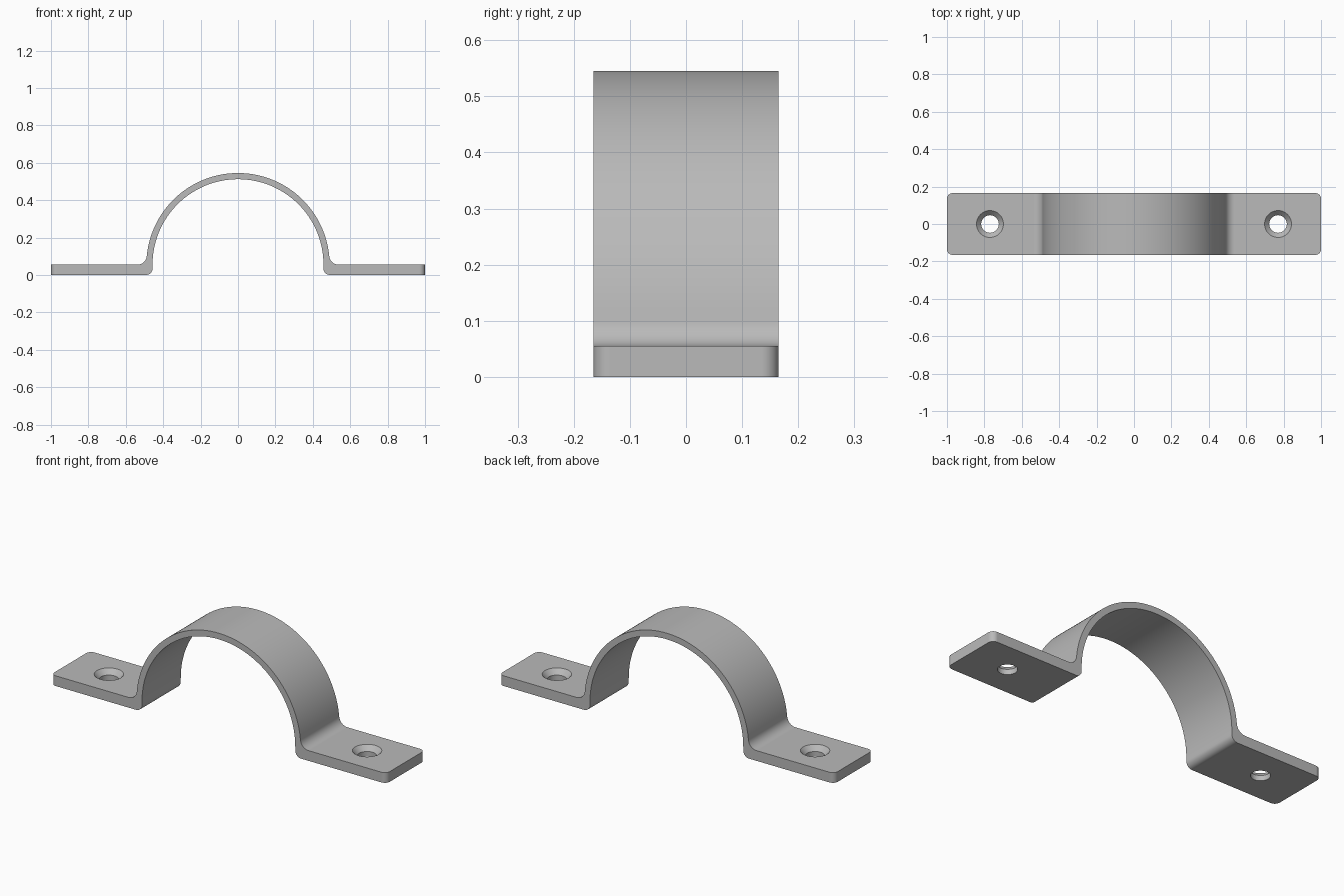
import bpy, bmesh
from math import sin, cos, asin, pi, sqrt

if "Cube" in bpy.data.objects:
    bpy.data.objects.remove(bpy.data.objects["Cube"], do_unlink=True)

DEPTH = 0.165            # half width of the strap
THICK = 0.055            # flange thickness, also height of the arch centre
R_OUT, R_IN = 0.49, 0.457
FILLET, HEEL, CORNER = 0.05, 0.035, 0.03
HOLE_X, HOLE_R, SINK_R, SINK_D = 0.77, 0.047, 0.072, 0.027

steel = bpy.data.materials.new("grey steel")
steel.use_nodes = True
grey = (0.49, 0.49, 0.49, 1)
steel.diffuse_color = grey
steel.node_tree.nodes["Principled BSDF"].inputs["Base Color"].default_value = grey


def arc(cx, cz, r, a0, a1, n):
    return [(cx + r * cos(a0 + (a1 - a0) * i / n),
             cz + r * sin(a0 + (a1 - a0) * i / n)) for i in range(n + 1)]


def make_object(name, bm):
    bmesh.ops.recalc_face_normals(bm, faces=bm.faces)
    mesh = bpy.data.meshes.new(name)
    bm.to_mesh(mesh)
    bm.free()
    obj = bpy.data.objects.new(name, mesh)
    bpy.context.collection.objects.link(obj)
    mesh.materials.append(steel)
    return obj


# Right half of the strap outline, from the crown out to the tip and back
touch = asin(FILLET / (R_OUT + FILLET))
fillet_x = sqrt((R_OUT + FILLET) ** 2 - FILLET ** 2)
outer = arc(0, THICK, R_OUT, pi / 2, touch, 40)
outer += arc(fillet_x, THICK + FILLET, FILLET, pi + touch, 1.5 * pi, 12)[1:]
outer += [(1, THICK), (1, 0)]
inner = arc(R_IN + HEEL, HEEL, HEEL, 1.5 * pi, pi, 10)
inner += arc(0, THICK, R_IN, 0, pi / 2, 40)
half = outer + inner

# Mirror the outline and extrude it across the strap width
mirrored = [(-x, z) for x, z in reversed(half)]
outline = half + mirrored[1:-1]
bm = bmesh.new()
face = bm.faces.new([bm.verts.new((x, -DEPTH, z)) for x, z in outline])
swept = bmesh.ops.extrude_face_region(bm, geom=[face])["geom"]
bmesh.ops.translate(bm, vec=(0, 2 * DEPTH, 0),
                    verts=[v for v in swept if isinstance(v, bmesh.types.BMVert)])

# Round the four vertical corners of the flange tips
tips = [e for e in bm.edges
        if all(abs(v.co.x) > 0.999 for v in e.verts)
        and abs(e.verts[0].co.y - e.verts[1].co.y) < 1e-4]
bmesh.ops.bevel(bm, geom=tips, offset=CORNER, segments=8, profile=0.5, affect='EDGES')
strap = make_object("pipe_strap", bm)

# Countersunk screw holes
rings = [(HOLE_R, -0.05), (HOLE_R, THICK - SINK_D), (SINK_R, THICK), (SINK_R, THICK + 0.04)]
SIDES = 48
bpy.context.view_layer.objects.active = strap
strap.select_set(True)
for side in (-1, 1):
    bm = bmesh.new()
    loops = [[bm.verts.new((side * HOLE_X + r * cos(2 * pi * i / SIDES),
                            r * sin(2 * pi * i / SIDES), z)) for i in range(SIDES)]
             for r, z in rings]
    for low, high in zip(loops, loops[1:]):
        for i in range(SIDES):
            j = (i + 1) % SIDES
            bm.faces.new((low[i], low[j], high[j], high[i]))
    bm.faces.new(loops[0])
    bm.faces.new(loops[-1])
    cutter = make_object("screw_hole_cutter", bm)
    cutter.hide_render = True
    cut = strap.modifiers.new("screw_hole", 'BOOLEAN')
    cut.operation, cut.solver, cut.object = 'DIFFERENCE', 'EXACT', cutter
    bpy.ops.object.modifier_apply(modifier=cut.name)
    bpy.data.objects.remove(cutter, do_unlink=True)

# Smooth curves with crisp rims
bpy.ops.object.shade_smooth_by_angle(angle=pi / 6)
weighted = strap.modifiers.new("weighted_normals", 'WEIGHTED_NORMAL')
weighted.keep_sharp = True
